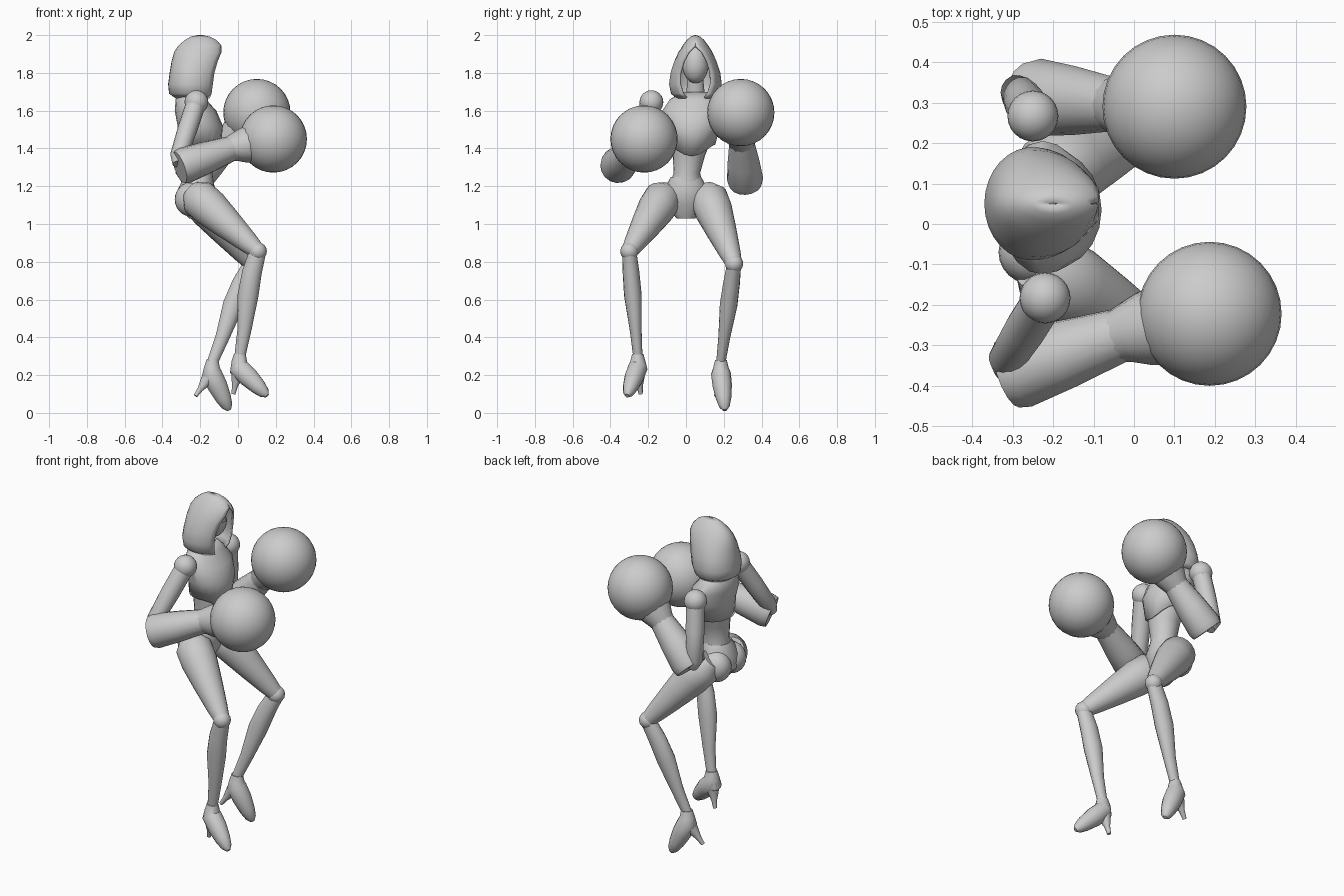
import bpy, bmesh, math
from mathutils import Vector, Matrix

cube = bpy.data.objects.get("Cube")
if cube:
    bpy.data.objects.remove(cube)

grey = bpy.data.materials.new("plain grey")
grey.use_nodes = True
grey.diffuse_color = (0.6, 0.6, 0.6, 1)
grey.node_tree.nodes["Principled BSDF"].inputs["Base Color"].default_value = (0.6, 0.6, 0.6, 1)


def finish(name, bm, angle=40):
    """Turn a bmesh into a shaded, coloured object."""
    bmesh.ops.remove_doubles(bm, verts=bm.verts, dist=0.0005)
    bmesh.ops.recalc_face_normals(bm, faces=bm.faces)
    mesh = bpy.data.meshes.new(name)
    bm.to_mesh(mesh)
    bm.free()
    mesh.materials.append(grey)
    ob = bpy.data.objects.new(name, mesh)
    bpy.context.collection.objects.link(ob)
    bpy.ops.object.select_all(action='DESELECT')
    ob.select_set(True)
    bpy.context.view_layer.objects.active = ob
    bpy.ops.object.shade_smooth_by_angle(angle=math.radians(angle))
    return ob


def skin(bm, rows, closed=True, caps=True):
    """Bridge rows of points with quads."""
    rings = [[bm.verts.new(p) for p in row] for row in rows]
    n = len(rings[0])
    for a, b in zip(rings, rings[1:]):
        for i in range(n if closed else n - 1):
            j = (i + 1) % n
            bm.faces.new((a[i], a[j], b[j], b[i]))
    if caps:
        bm.faces.new(rings[0])
        bm.faces.new(rings[-1])


def tube(name, path, sides=16, squash=1.0):
    """Loft rings (x, y, z, radius) square to a path; squash scales them sideways in y."""
    pts = [Vector(p[:3]) for p in path]
    rows = []
    for i, p in enumerate(pts):
        t = (pts[min(i + 1, len(pts) - 1)] - pts[max(i - 1, 0)]).normalized()
        v = t.cross(Vector((0, 1, 0))).normalized()
        u = v.cross(t)
        r = path[i][3]
        rows.append([p + r * (squash * math.cos(a) * u + math.sin(a) * v)
                     for a in (math.tau * k / sides for k in range(sides))])
    bm = bmesh.new()
    skin(bm, rows)
    return finish(name, bm)


def stack(name, rings, sides=20, dip=0.0, caps=True):
    """Loft level ellipses (x, y, z, rx, ry); dip pulls the first ring to a front point."""
    rows = []
    for i, (x, y, z, rx, ry) in enumerate(rings):
        row = []
        for k in range(sides):
            a = math.tau * k / sides
            drop = dip * max(0, math.cos(a)) ** 3 if i == 0 else 0
            row.append((x + rx * math.cos(a), y + ry * math.sin(a), z - drop))
        rows.append(row)
    bm = bmesh.new()
    skin(bm, rows, caps=caps)
    return finish(name, bm)


def ball(name, centre, size, segs=24, top=None):
    """Ellipsoid, optionally with everything above a height removed."""
    bm = bmesh.new()
    m = Matrix.Translation(centre) @ Matrix.Diagonal((*size, 1))
    bmesh.ops.create_uvsphere(bm, u_segments=segs, v_segments=segs // 2, radius=1, matrix=m)
    if top:
        bmesh.ops.bisect_plane(bm, geom=bm.verts[:] + bm.edges[:] + bm.faces[:],
                               plane_co=(0, 0, top), plane_no=(0, 0, 1), clear_outer=True)
    return finish(name, bm)


# Torso, cropped jacket and pelvis
stack("torso", [(-.21, 0, 1.2, .085, .09), (-.205, .005, 1.27, .07, .07), (-.2, .015, 1.36, .085, .085),
                (-.2, .03, 1.46, .1, .11), (-.21, .04, 1.58, .1, .14), (-.25, .045, 1.65, .07, .11),
                (-.25, .05, 1.68, .04, .05), (-.23, .05, 1.78, .035, .04)])
jacket = stack("jacket", [(-.205, .03, 1.42, .11, .125), (-.2, .035, 1.52, .12, .145),
                          (-.225, .04, 1.6, .11, .165), (-.25, .045, 1.66, .08, .13),
                          (-.25, .05, 1.7, .05, .07)], dip=.06, caps=False)
jacket.modifiers.new("thickness", 'SOLIDIFY').thickness = 0.008
stack("pelvis", [(-.21, 0, 1.25, .075, .08), (-.22, 0, 1.18, .1, .12),
                 (-.23, 0, 1.1, .09, .11), (-.22, 0, 1.03, .04, .05)])
for side, s in (("left", 1), ("right", -1)):
    ball(side + "_buttock", (-.25, .07 * s, 1.13), (.085, .08, .09))

# Hood: rows of height, back, front, half width, half opening
hood_rows = [(1.665, -.33, -.15, .1, .05), (1.69, -.365, -.14, .13, .07), (1.74, -.37, -.133, .14, .085),
             (1.8, -.362, -.125, .132, .084), (1.86, -.352, -.108, .113, .066), (1.91, -.338, -.087, .09, .038),
             (1.945, -.315, -.088, .068, .002), (1.975, -.28, -.115, .045, .0), (1.992, -.25, -.15, .025, 0),
             (2.0, -.21, -.19, .004, 0)]
rows = []
for z, back, front, half, gap in hood_rows:
    start = math.asin(gap / half)
    cx = back * .5 + front * .5
    row = []
    for k in range(25):
        a = start + (math.tau - 2 * start) * k / 24
        c = math.cos(a)
        row.append((cx + c * ((front - cx) / math.cos(start) if c > 0 else cx - back),
                    .05 + half * math.sin(a), z))
    rows.append(row)
bm = bmesh.new()
skin(bm, rows, closed=False, caps=False)
hood = finish("hood", bm, 60)
hood.modifiers.new("thickness", 'SOLIDIFY').thickness = 0.012

# Face and the mask over its lower half
ball("face", (-.2, .05, 1.85), (.07, .068, .1))
ball("face_mask", (-.195, .05, 1.845), (.072, .07, .1), top=1.85)

# Arms with flared gloves and round fists
arms = {"left": [(-.25, .267, 1.595), (-.285, .325, 1.27), (-.255, .315, 1.215), (-.04, .295, 1.44), (.1, .29, 1.59)],
        "right": [(-.22, -.183, 1.645), (-.315, -.335, 1.36), (-.31, -.37, 1.3), (-.02, -.27, 1.405), (.187, -.222, 1.45)]}
for side, (shoulder, elbow, cuff, wrist, fist) in arms.items():
    S, E, C, W, F = (Vector(p) for p in (shoulder, elbow, cuff, wrist, fist))
    ball(side + "_shoulder", S, (.063,) * 3)
    tube(side + "_upper_arm", [(*S, .052), (*S.lerp(E, .5), .052), (*E, .045), (*E.lerp(C, .7), .035)])
    tube(side + "_forearm_glove", [(*C, .088), (*C.lerp(W, .1), .096), (*C.lerp(W, .5), .085), (*W, .065)])
    tube(side + "_wrist_cuff", [(*W.lerp(C, .08), .066), (*W, .074), (*W.lerp(F, .2), .09), (*W.lerp(F, .4), .1)], 12)
    ball(side + "_fist", F, (.178,) * 3, 32)

# Legs and heeled shoes
legs = {"left": [(-.21, .12, 1.14), (.075, .255, .79), (-.135, .185, .27), (-.05, .205, .02), (-.225, .16, .09)],
        "right": [(-.21, -.12, 1.14), (.105, -.3, .855), (.01, -.255, .3), (.15, -.31, .095), (-.025, -.24, .1)]}
for side, (hip, knee, ankle, toe, heel) in legs.items():
    H, K, A, T, L = (Vector(p) for p in (hip, knee, ankle, toe, heel))
    tube(side + "_thigh", [(*H.lerp(K, -.12), .06), (*H, .1), (*H.lerp(K, .2), .1), (*H.lerp(K, .5), .081),
                           (*H.lerp(K, .85), .056), (*K, .042)], 20)
    ball(side + "_knee", K, (.048,) * 3, 16)
    bulge = Vector((-.012, 0, 0))
    tube(side + "_shin", [(*K, .044), (*(K.lerp(A, .2) + bulge), .052), (*(K.lerp(A, .42) + bulge), .055),
                          (*K.lerp(A, .75), .037), (*A, .029)], 16, .85)
    # Shoe upper runs from the ankle down to the pointed toe
    low = A + Vector((-.005, 0, -.06))
    tube(side + "_shoe", [(*(A + Vector((0, 0, .01))), .032), (*low.lerp(A, .5), .043), (*low, .055),
                          (*low.lerp(T, .35), .054), (*low.lerp(T, .7), .043), (*low.lerp(T, .92), .03),
                          (*low.lerp(T, 1.03), .012)], 14, .95)
    tube(side + "_heel", [(*low, .045), (*low.lerp(L, .4), .03), (*low.lerp(L, .7), .016), (*L, .011)], 10)
